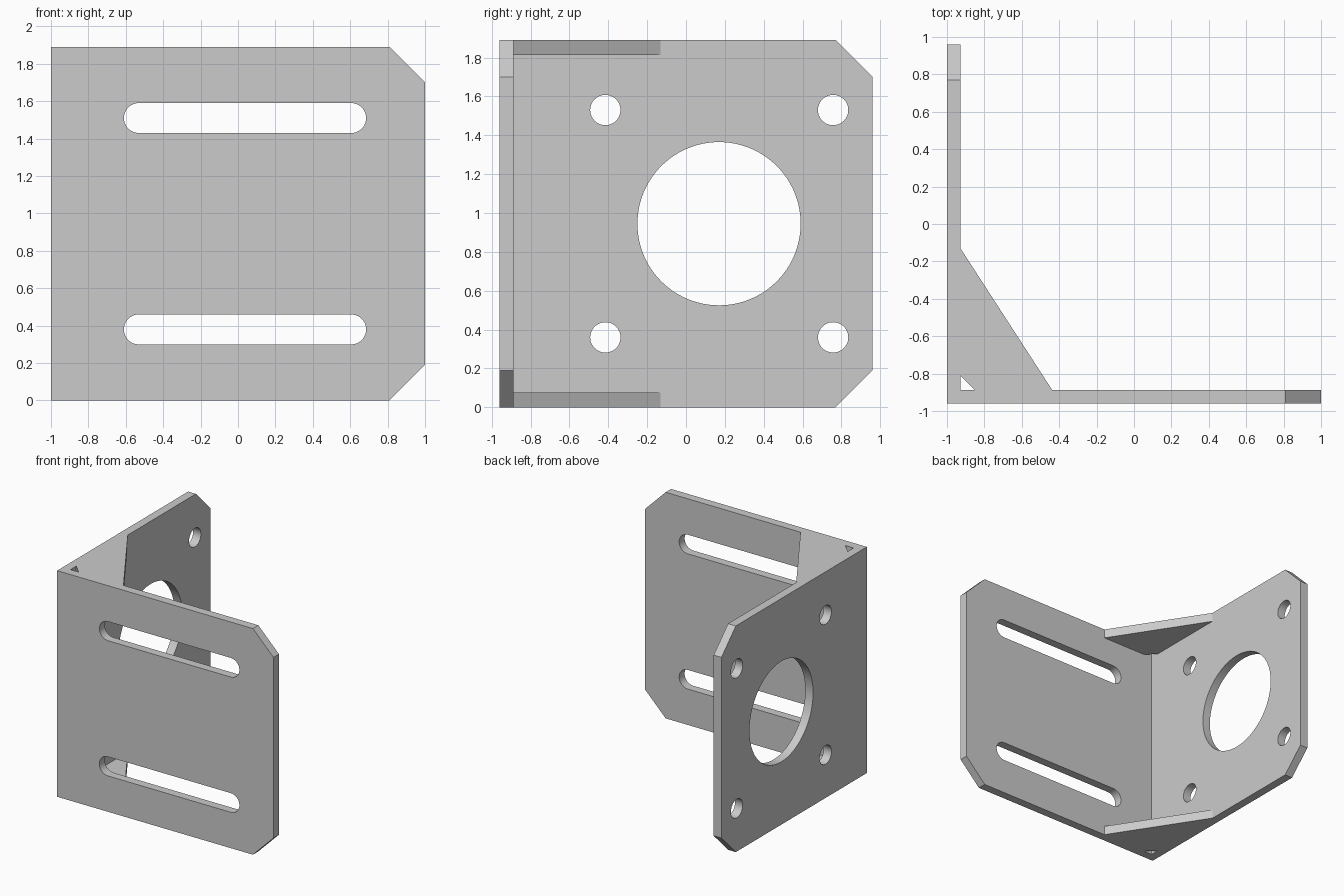
import bpy
import bmesh
import math
from mathutils import Vector

cube = bpy.data.objects.get("Cube")
if cube:
    bpy.data.objects.remove(cube, do_unlink=True)

HEIGHT = 1.89
DEPTH = 0.96      # half depth
T = 0.072         # plate thickness
CHAMFER = 0.19

steel = bpy.data.materials.new("grey_metal")
steel.use_nodes = True
grey = (0.6, 0.6, 0.6, 1)
steel.diffuse_color = grey
steel.node_tree.nodes["Principled BSDF"].inputs["Base Color"].default_value = grey


def slot(u0, u1, v, r, steps=24):
    """Rounded slot outline; a circle when both ends coincide."""
    points = []
    for u, start in ((u1, -math.pi / 2), (u0, math.pi / 2)):
        for i in range(steps + 1):
            a = start + math.pi * i / steps
            points.append((u + r * math.cos(a), v + r * math.sin(a)))
    return points


def chamfered(u0, u1):
    """Plate outline with both corners cut on the far edge."""
    return [(u0, 0), (u1 - CHAMFER, 0), (u1, CHAMFER),
            (u1, HEIGHT - CHAMFER), (u1 - CHAMFER, HEIGHT), (u0, HEIGHT)]


def plate(name, loops, place, push):
    """Fill an outline with holes, then extrude it along push."""
    bm = bmesh.new()
    edges = []
    for loop in loops:
        verts = []
        for p in loop:
            co = Vector(place(*p))
            if not verts or (min((co - verts[-1].co).length,
                                 (co - verts[0].co).length) > 1e-5):
                verts.append(bm.verts.new(co))
        edges += [bm.edges.new((a, b)) for a, b in zip(verts, verts[1:] + verts[:1])]
    bmesh.ops.triangle_fill(bm, edges=edges, use_beauty=True, normal=Vector(push).normalized())
    grown = bmesh.ops.extrude_face_region(bm, geom=bm.faces[:])["geom"]
    moved = [g for g in grown if isinstance(g, bmesh.types.BMVert)]
    bmesh.ops.translate(bm, verts=moved, vec=push)
    bmesh.ops.recalc_face_normals(bm, faces=bm.faces[:])
    mesh = bpy.data.meshes.new(name)
    bm.to_mesh(mesh)
    bm.free()
    mesh.materials.append(steel)
    obj = bpy.data.objects.new(name, mesh)
    bpy.context.collection.objects.link(obj)
    bpy.ops.object.select_all(action="DESELECT")
    obj.select_set(True)
    bpy.context.view_layer.objects.active = obj
    bpy.ops.object.shade_smooth_by_angle(angle=math.radians(30))
    return obj


# Front plate with two long slots
slots = [slot(-0.53, 0.605, z, 0.08) for z in (0.38, 1.51)]
plate("front_plate", [chamfered(-1, 1)] + slots,
      lambda u, v: (u, -DEPTH, v), (0, T, 0))

# Side plate with a large bore and four screw holes
holes = [slot(0.17, 0.17, HEIGHT / 2, 0.42, 48)]
holes += [slot(y, y, z, 0.078) for y in (-0.415, 0.757) for z in (0.36, 1.53)]
plate("side_plate", [chamfered(T - DEPTH, DEPTH)] + holes,
      lambda u, v: (-1, u, v), (T, 0, 0))

# Corner gussets, each clipped to leave a small gap in the corner
inner_x, inner_y = T - 1, T - DEPTH
brace = [(inner_x, -0.13), (inner_x, inner_y + 0.077),
         (inner_x + 0.077, inner_y), (-0.437, inner_y)]
for name, z in (("bottom_gusset", 0), ("top_gusset", HEIGHT - 0.077)):
    plate(name, [brace], lambda u, v: (u, v, z), (0, 0, 0.077))
